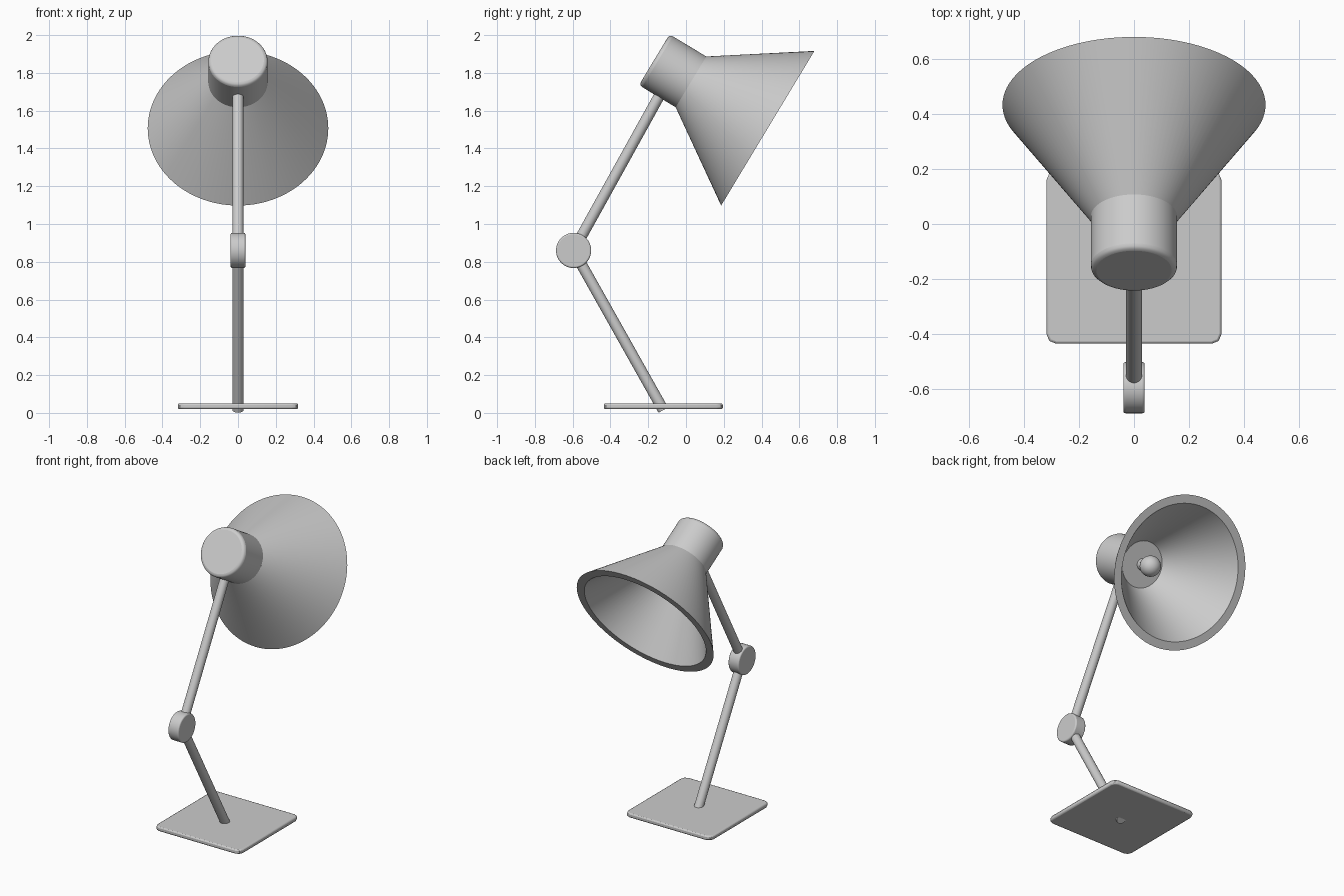
import bpy, bmesh, math
from mathutils import Vector, Matrix

if "Cube" in bpy.data.objects:
    bpy.data.objects.remove(bpy.data.objects["Cube"])


def finish(bm, name, bevel=0.0, segments=3):
    bmesh.ops.recalc_face_normals(bm, faces=bm.faces)
    mesh = bpy.data.meshes.new(name)
    bm.to_mesh(mesh)
    bm.free()
    obj = bpy.data.objects.new(name, mesh)
    bpy.context.collection.objects.link(obj)
    if bevel:
        mod = obj.modifiers.new("Bevel", 'BEVEL')
        mod.width, mod.segments = bevel, segments
        mod.limit_method = 'ANGLE'
        mod.angle_limit = math.radians(50)
    bpy.ops.object.select_all(action='DESELECT')
    obj.select_set(True)
    bpy.context.view_layer.objects.active = obj
    bpy.ops.object.shade_smooth_by_angle(angle=math.radians(35))
    return obj


def rod(name, a, b, radius, sides=32, bevel=0.0):
    """Capped cylinder from point a to point b."""
    a, b = Vector(a), Vector(b)
    d = b - a
    matrix = Matrix.Translation((a + b) / 2) @ d.to_track_quat('Z', 'Y').to_matrix().to_4x4()
    bm = bmesh.new()
    bmesh.ops.create_cone(bm, cap_ends=True, segments=sides, radius1=radius,
                          radius2=radius, depth=d.length, matrix=matrix)
    return finish(bm, name, bevel)


def lathe(name, profile, origin, axis, steps=96):
    """Spin (radius, distance along axis) points about the axis."""
    matrix = Matrix.Translation(origin) @ axis.to_track_quat('Z', 'Y').to_matrix().to_4x4()
    bm = bmesh.new()
    verts = [bm.verts.new((r, 0, t)) for r, t in profile]
    edges = [bm.edges.new(pair) for pair in zip(verts, verts[1:])]
    bmesh.ops.spin(bm, geom=verts + edges, cent=(0, 0, 0), axis=(0, 0, 1),
                   angle=math.tau, steps=steps)
    bmesh.ops.remove_doubles(bm, verts=bm.verts, dist=1e-5)
    bmesh.ops.transform(bm, matrix=matrix, verts=bm.verts)
    return finish(bm, name)


# Base plate with clipped corners and softened edges
bm = bmesh.new()
bmesh.ops.create_cube(bm, size=1, matrix=Matrix.Translation((0, -0.12, 0.035))
                      @ Matrix.Diagonal((0.636, 0.63, 0.03, 1)))
uprights = [e for e in bm.edges if abs(e.verts[0].co.z - e.verts[1].co.z) > 0.01]
bmesh.ops.bevel(bm, geom=uprights, offset=0.035, segments=2, profile=0.5, affect='EDGES')
finish(bm, "base_plate", 0.008, 2)

# Arms and elbow joint
elbow = (0, -0.595, 0.86)
rod("lower_arm", (0, -0.12, 0.015), elbow, 0.029)
rod("upper_arm", elbow, (0, -0.11, 1.735), 0.029)
rod("elbow_joint", (-0.039, elbow[1], elbow[2]), (0.039, elbow[1], elbow[2]), 0.093, 64, 0.008)

# Lamp head, measured backwards from the centre of the shade rim
rim = Vector((0, 0.433, 1.507))
tilt = math.radians(31.1)
axis = Vector((0, math.cos(tilt), -math.sin(tilt)))

rod("lamp_cap", rim - axis * 0.702, rim - axis * 0.418, 0.157, 96, 0.02)
lathe("lamp_shade", [(0, -0.415), (0.145, -0.415), (0.425, 0), (0.478, 0),
                     (0.157, -0.475), (0, -0.475)], rim, axis)

# Bulb: short neck running into a round globe
globe = [(0.065 * math.sin(a), -0.325 - 0.065 * math.cos(a))
         for a in [math.radians(35 + 145 * i / 16) for i in range(17)]]
globe[-1] = (0, globe[-1][1])
lathe("bulb", [(0, -0.42), (0.037, -0.42)] + globe, rim, axis, 32)
